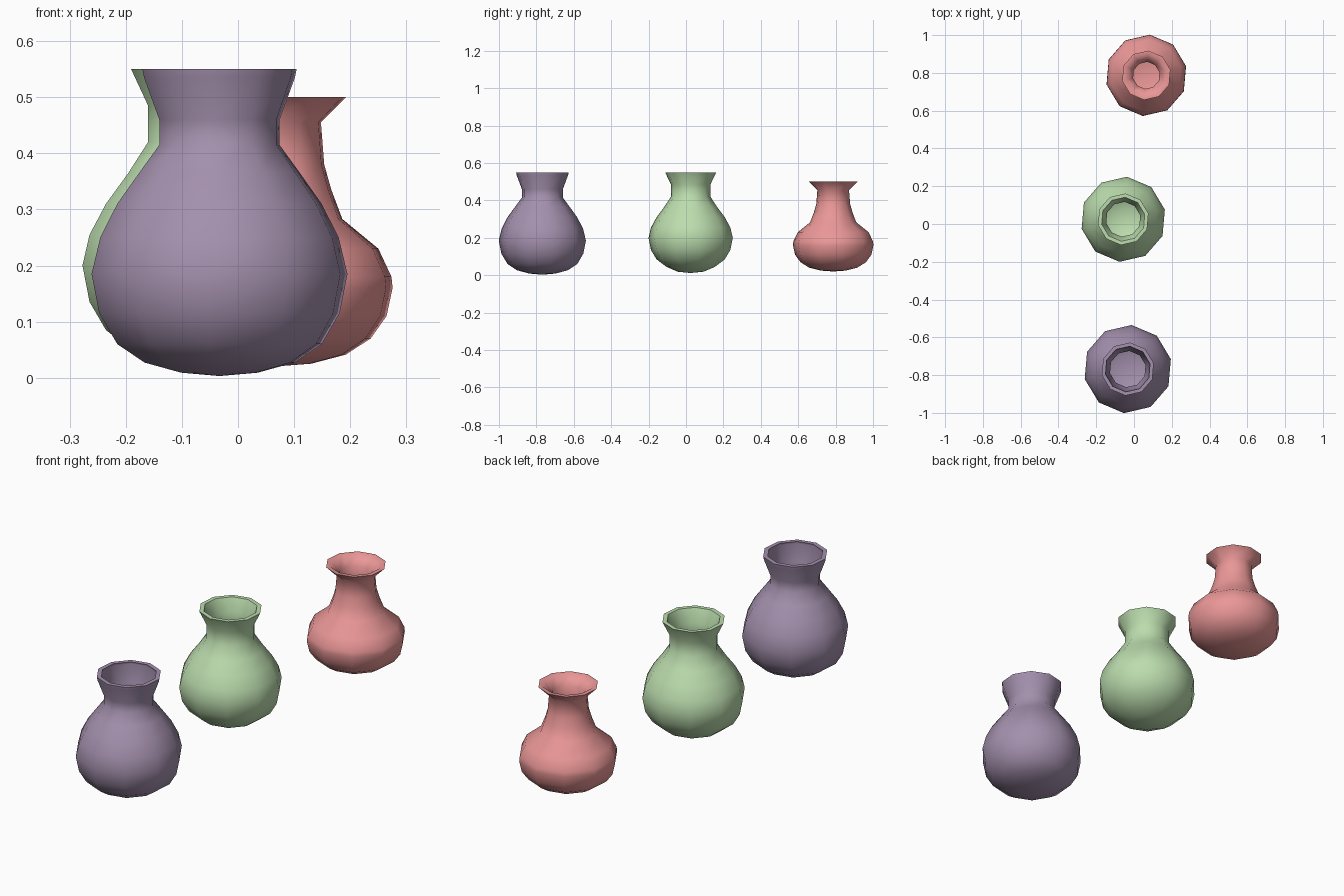
import bpy, bmesh, math
from mathutils import Vector

if "Cube" in bpy.data.objects:
    bpy.data.objects.remove(bpy.data.objects["Cube"])

SIDES = 10
PHASE = math.radians(13)
WALL = 0.014
LIP = 0.02


def inner_profile(outer):
    """Offset the outer (radius, z) profile inwards, from the rim down to the bottom."""
    inner = [(0, outer[0][1] + WALL)]
    for i in range(1, len(outer) - 1):
        tangent = (Vector(outer[i + 1]) - Vector(outer[i - 1])).normalized()
        inner.append((outer[i][0] - tangent.y * WALL, outer[i][1] + tangent.x * WALL))
    inner.append((outer[-1][0] - LIP, outer[-1][1]))
    return inner[::-1]


def make_vase(name, centre, colour, outer):
    """Revolve a profile (bottom to rim) into a hollow ten-sided vase."""
    bm = bmesh.new()
    rings = []
    for r, z in outer + inner_profile(outer):
        if r == 0:
            rings.append([bm.verts.new((0, 0, z))])
        else:
            angles = [PHASE + math.tau * k / SIDES for k in range(SIDES)]
            rings.append([bm.verts.new((r * math.cos(a), r * math.sin(a), z)) for a in angles])
    for low, high in zip(rings, rings[1:]):
        for k in range(SIDES):
            n = (k + 1) % SIDES
            if len(low) == 1:
                bm.faces.new((low[0], high[n], high[k]))
            elif len(high) == 1:
                bm.faces.new((low[k], low[n], high[0]))
            else:
                bm.faces.new((low[k], low[n], high[n], high[k]))
    bmesh.ops.recalc_face_normals(bm, faces=bm.faces)
    mesh = bpy.data.meshes.new(name)
    bm.to_mesh(mesh)
    bm.free()
    obj = bpy.data.objects.new(name, mesh)
    obj.location = (*centre, 0)
    bpy.context.collection.objects.link(obj)
    mat = bpy.data.materials.new(name + "_glaze")
    mat.diffuse_color = (*colour, 1)
    mat.use_nodes = True
    mat.node_tree.nodes["Principled BSDF"].inputs["Base Color"].default_value = mat.diffuse_color
    mesh.materials.append(mat)
    # smooth body, crisp rim
    bpy.ops.object.select_all(action='DESELECT')
    obj.select_set(True)
    bpy.context.view_layer.objects.active = obj
    bpy.ops.object.shade_smooth_by_angle(angle=math.radians(50))


# Purple vase: wide body, upright lip
make_vase("purple_vase", (-0.033, -0.768), (0.37, 0.28, 0.42), [
    (0, 0.003), (0.07, 0.009), (0.137, 0.027), (0.187, 0.06), (0.22, 0.115),
    (0.234, 0.185), (0.218, 0.25), (0.187, 0.31), (0.147, 0.365), (0.11, 0.415),
    (0.11, 0.46), (0.138, 0.535), (0.141, 0.55)])

# Green vase: round body, flared lip
make_vase("green_vase", (-0.057, 0.025), (0.5, 0.72, 0.42), [
    (0, 0.012), (0.07, 0.019), (0.13, 0.045), (0.183, 0.085), (0.213, 0.135),
    (0.226, 0.2), (0.213, 0.255), (0.183, 0.31), (0.142, 0.365), (0.106, 0.42),
    (0.106, 0.485), (0.137, 0.55)])

# Red vase: squat body, long neck
make_vase("red_vase", (0.065, 0.787), (0.83, 0.31, 0.31), [
    (0, 0.02), (0.067, 0.025), (0.13, 0.041), (0.176, 0.07), (0.205, 0.11),
    (0.216, 0.16), (0.214, 0.18), (0.19, 0.23), (0.124, 0.283), (0.104, 0.335),
    (0.091, 0.38), (0.085, 0.455), (0.131, 0.5)])
